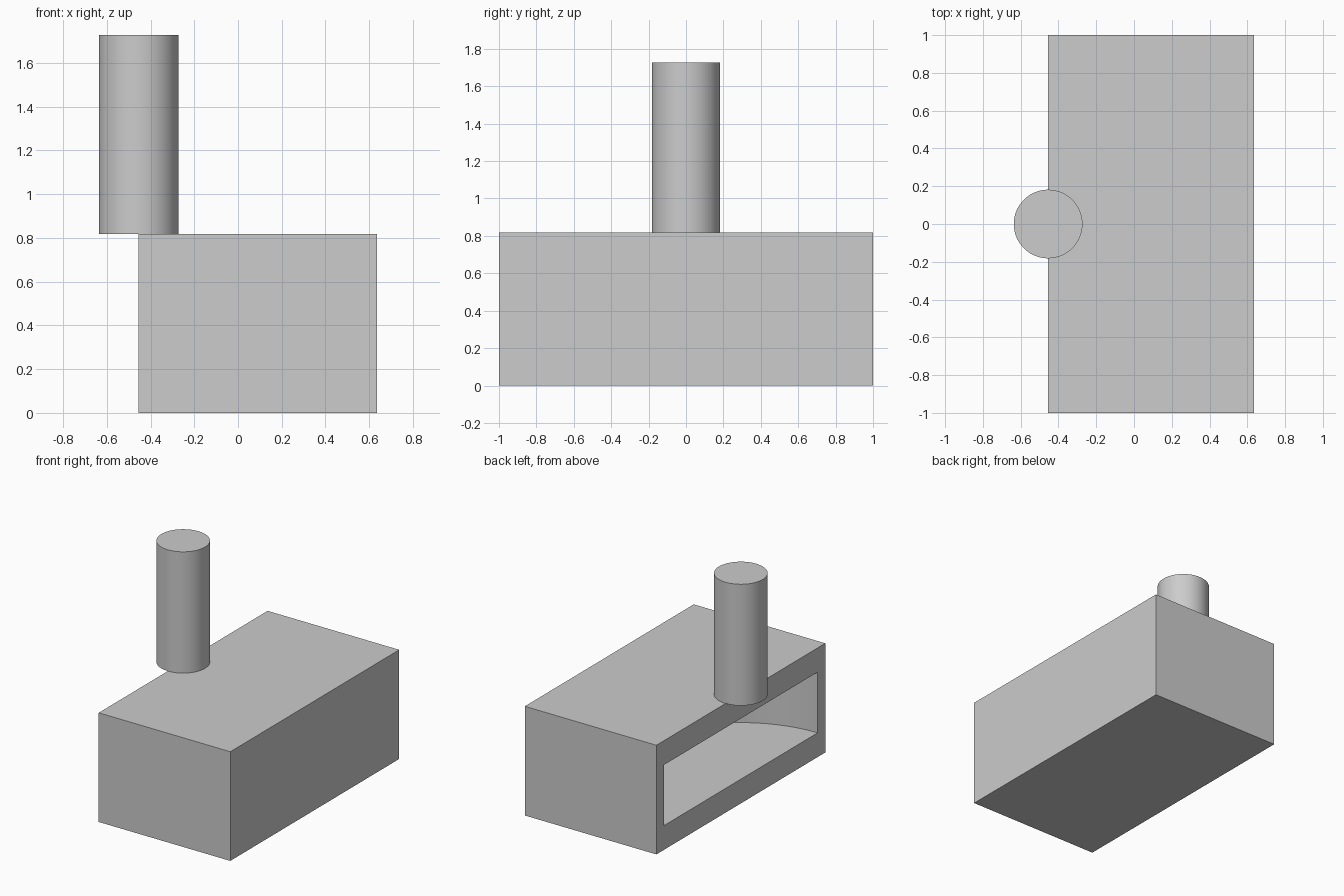
import bpy, bmesh, math

if "Cube" in bpy.data.objects:
    bpy.data.objects.remove(bpy.data.objects["Cube"])

U = 2 / 11                      # module: the box is 11 modules long
X0, X1 = -2.5 * U, 3.5 * U      # open face and rear face of the box
H = 4.5 * U                     # box height

grey = bpy.data.materials.new("light grey")
grey.diffuse_color = (0.604, 0.604, 0.604, 1)
grey.use_nodes = True
grey.node_tree.nodes["Principled BSDF"].inputs["Base Color"].default_value = grey.diffuse_color


def make_object(name, bm):
    bmesh.ops.recalc_face_normals(bm, faces=bm.faces)
    mesh = bpy.data.meshes.new(name)
    bm.to_mesh(mesh)
    bm.free()
    mesh.materials.append(grey)
    obj = bpy.data.objects.new(name, mesh)
    bpy.context.collection.objects.link(obj)
    return obj


def prism(name, outline, z0, z1):
    """Extrude a plan outline from z0 to z1."""
    bm = bmesh.new()
    base = bm.faces.new([bm.verts.new((x, y, z0)) for x, y in outline])
    top = bmesh.ops.extrude_face_region(bm, geom=[base])["geom"]
    bmesh.ops.translate(bm, vec=(0, 0, z1 - z0),
                        verts=[v for v in top if isinstance(v, bmesh.types.BMVert)])
    return make_object(name, bm)


def arc(cx, r, a0, a1, n):
    steps = [math.radians(a0 + (a1 - a0) * i / n) for i in range(n + 1)]
    return [(cx + r * math.cos(a), r * math.sin(a)) for a in steps]


def smooth(obj):
    bpy.ops.object.select_all(action='DESELECT')
    obj.select_set(True)
    bpy.context.view_layer.objects.active = obj
    bpy.ops.object.shade_smooth_by_angle(angle=math.radians(30))


# Box body
body = prism("firebox_body", [(X0, -1), (X1, -1), (X1, 1), (X0, 1)], 0, H)

# Half-round cavity, open on the left face
r = 5 * U
front = X0 - 0.2
cutter = prism("cavity_cutter", [(front, -r)] + arc(X0, r, -90, 90, 64) + [(front, r)],
               U, 3.5 * U)
cutter.hide_render = True
cut = body.modifiers.new("cavity", 'BOOLEAN')
cut.operation = 'DIFFERENCE'
cut.solver = 'EXACT'
cut.object = cutter
bpy.context.view_layer.objects.active = body
bpy.ops.object.modifier_apply(modifier=cut.name)
bpy.data.objects.remove(cutter)
smooth(body)

# Round chimney centred on the edge of the open face
chimney = prism("chimney", arc(X0, U, 0, 360, 64)[:-1], H, H + 5 * U)
smooth(chimney)
